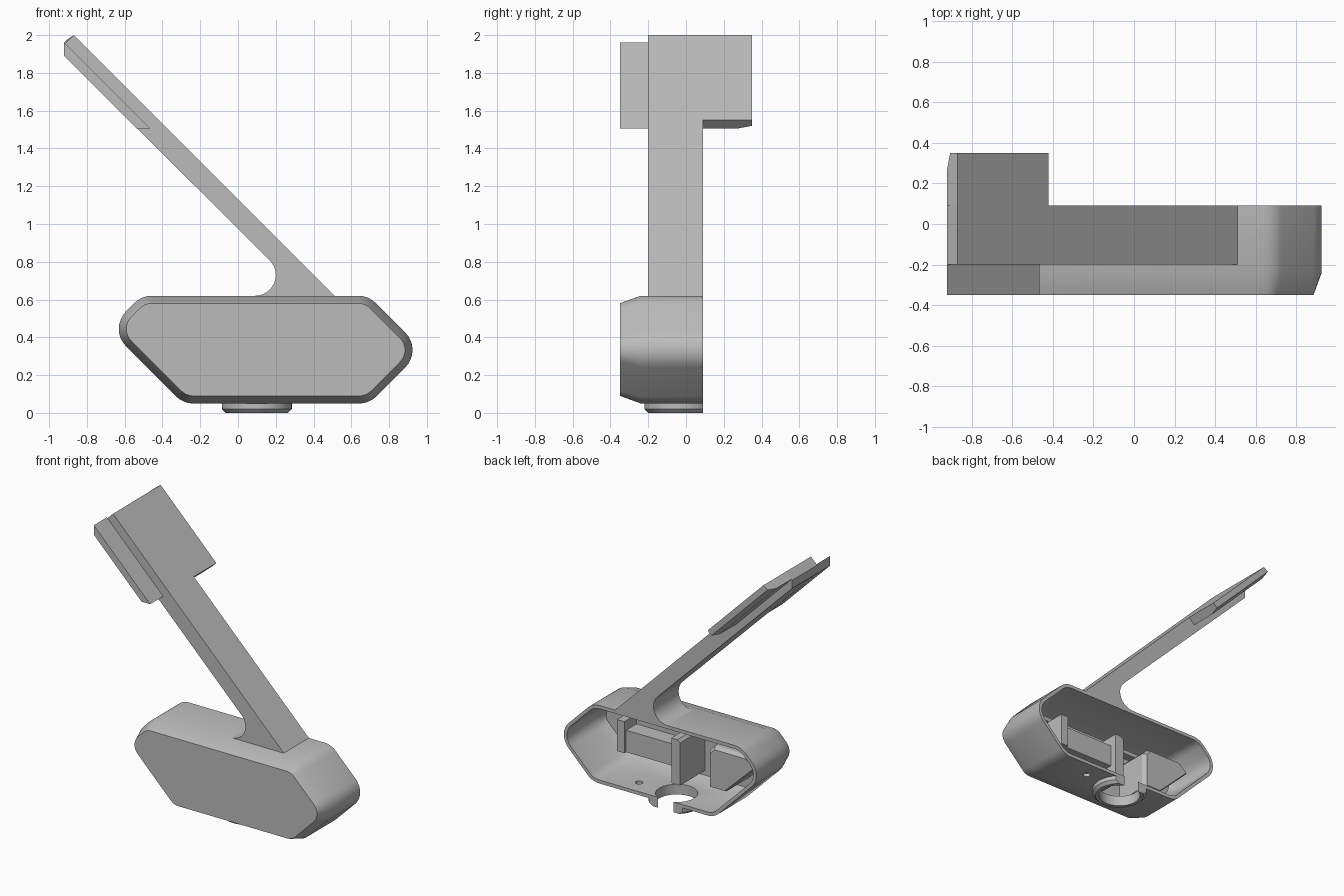
import bpy
import bmesh
import math
from mathutils import Vector, Matrix

cube = bpy.data.objects.get("Cube")
if cube:
    bpy.data.objects.remove(cube, do_unlink=True)

GREY = (0.5, 0.5, 0.5, 1)
mat = bpy.data.materials.new("plain grey")
mat.use_nodes = True
mat.diffuse_color = GREY
mat.node_tree.nodes["Principled BSDF"].inputs["Base Color"].default_value = GREY

FRONT, BACK, ARM_FRONT = -0.35, 0.09, -0.2


def finish(name, bm, smooth=False):
    bmesh.ops.recalc_face_normals(bm, faces=bm.faces)
    mesh = bpy.data.meshes.new(name)
    bm.to_mesh(mesh)
    bm.free()
    mesh.materials.append(mat)
    obj = bpy.data.objects.new(name, mesh)
    bpy.context.collection.objects.link(obj)
    bpy.ops.object.select_all(action="DESELECT")
    obj.select_set(True)
    bpy.context.view_layer.objects.active = obj
    if smooth:
        bpy.ops.object.shade_smooth_by_angle(angle=math.radians(25))
    return obj


def loft(name, rings, smooth=False):
    """Skin a list of (y, xz outline) rings and cap both ends."""
    bm = bmesh.new()
    loops = [[bm.verts.new((x, y, z)) for x, z in pts] for y, pts in rings]
    for a, b in zip(loops, loops[1:]):
        for i in range(len(a)):
            j = (i + 1) % len(a)
            bm.faces.new((a[i], a[j], b[j], b[i]))
    bm.faces.new(loops[0])
    bm.faces.new(loops[-1])
    return finish(name, bm, smooth)


def slab(name, pts, y0, y1, smooth=False):
    return loft(name, [(y0, pts), (y1, pts)], smooth)


def box(name, x0, x1, y0, y1, z0, z1):
    return slab(name, [(x0, z0), (x1, z0), (x1, z1), (x0, z1)], y0, y1)


def outline(inset, steps=8):
    """Rounded six-sided case outline, offset inward."""
    corners = [Vector(c) for c in ((-0.29, 0.05), (0.695, 0.05), (0.978, 0.333),
                                   (0.69, 0.62), (-0.51, 0.62), (-0.685, 0.445))]
    r, pts = 0.13, []
    for i, p in enumerate(corners):
        a = (corners[i - 1] - p).normalized()
        b = (corners[(i + 1) % 6] - p).normalized()
        centre = p + (a + b).normalized() * r / math.sin(a.angle(b) / 2)
        n1, n2 = Vector((-a.y, a.x)), Vector((b.y, -b.x))
        for k in range(steps + 1):
            pts.append(centre + n1.slerp(n2, k / steps) * (r - inset))
    return pts


def drill(obj, x, y, radius):
    """Cut a vertical hole through the floor."""
    bm = bmesh.new()
    bmesh.ops.create_cone(bm, cap_ends=True, segments=48, radius1=radius, radius2=radius,
                          depth=0.4, matrix=Matrix.Translation((x, y, -0.02)))
    cutter = finish("cutter", bm)
    cutter.hide_render = True
    mod = obj.modifiers.new("hole", "BOOLEAN")
    mod.operation, mod.solver, mod.object = "DIFFERENCE", "EXACT", cutter
    bpy.context.view_layer.objects.active = obj
    bpy.ops.object.modifier_apply(modifier=mod.name)
    bpy.data.objects.remove(cutter, do_unlink=True)


# Hollow case: bevelled front, open back
case = loft("case_shell", [(FRONT, outline(0.04)), (-0.24, outline(0)), (BACK, outline(0)),
                           (BACK, outline(0.025)), (-0.24, outline(0.025)),
                           (-0.32, outline(0.055))], True)

# Round foot under the floor, trimmed flush with the open back
FOOT_X, FOOT_Y = 0.1, -0.035
bm = bmesh.new()
for r1, r2, z0, z1 in ((0.165, 0.185, 0, 0.02), (0.185, 0.185, 0.02, 0.055)):
    bmesh.ops.create_cone(bm, cap_ends=False, segments=48, radius1=r1, radius2=r2, depth=z1 - z0,
                          matrix=Matrix.Translation((FOOT_X, FOOT_Y, (z0 + z1) / 2)))
bmesh.ops.remove_doubles(bm, verts=bm.verts, dist=0.0005)
bmesh.ops.holes_fill(bm, edges=bm.edges)
bmesh.ops.bisect_plane(bm, geom=bm.verts[:] + bm.edges[:] + bm.faces[:], plane_co=(0, BACK, 0),
                       plane_no=(0, 1, 0), clear_outer=True)
bmesh.ops.holes_fill(bm, edges=bm.edges)
foot = finish("cable_foot", bm, True)
for part in (case, foot):
    drill(part, FOOT_X, FOOT_Y, 0.14)
drill(case, 0.4, -0.03, 0.025)

# Slanted arm with a filleted root
fillet = [(0.09 + 0.11 * math.cos(a), 0.73 + 0.11 * math.sin(a))
          for a in (math.radians(-90 + 135 * k / 12) for k in range(13))]
slab("slanted_arm", [(0.51, 0.62), (-0.87, 2), (-0.92, 1.95), (-0.92, 1.89)] + fillet[::-1],
     ARM_FRONT, BACK, True)

# Head plates: lower half to the front, upper half to the back with a tapered edge
slab("head_front_plate", [(-0.92, 1.96), (-0.465, 1.505), (-0.535, 1.505), (-0.92, 1.89)],
     FRONT, ARM_FRONT)
upper = [(-0.87, 2), (-0.42, 1.55), (-0.465, 1.505), (-0.92, 1.96)]
thin = upper[:2] + [(x + 0.015, z + 0.015) for x, z in upper[2:]]
loft("head_back_plate", [(BACK, upper), (0.27, upper), (0.35, thin)])

# Inner cradle: shelf with raised ends and rails on the front wall
INNER = -0.325
box("cradle_shelf", 0.13, 0.58, INNER, -0.08, 0.24, 0.40)
slab("cradle_end", [(0.07, 0.14), (0.14, 0.14), (0.14, 0.47), (0.09, 0.47), (0.07, 0.45)], INNER, -0.03)
box("cradle_outer_end", 0.54, 0.6, INNER, -0.06, 0.24, 0.47)
box("cradle_back_rail", 0.13, 0.58, INNER, -0.2, 0.40, 0.46)
box("upper_rail", -0.42, 0.64, INNER, -0.26, 0.52, 0.55)

# Inner block shaped to the narrow end
block = [(-0.14, 0.17), (-0.14, 0.44), (-0.18, 0.48), (-0.46, 0.48), (-0.53, 0.42), (-0.27, 0.17)]
chamfered = [(-0.34 + (x + 0.34) * 0.9, 0.33 + (z - 0.33) * 0.9) for x, z in block]
loft("end_block", [(INNER, block), (-0.08, block), (-0.05, chamfered)])
